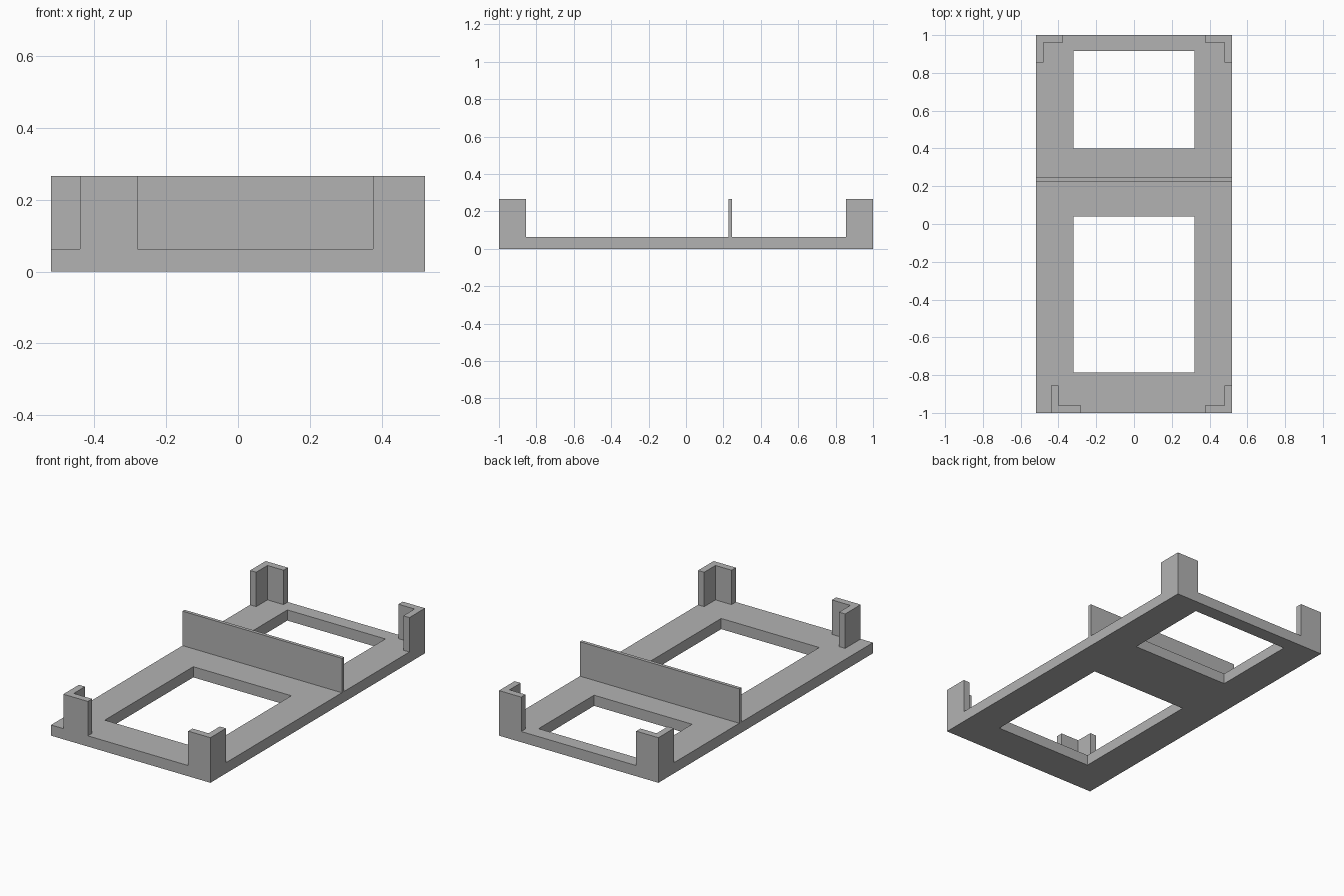
import bpy
import bmesh

if "Cube" in bpy.data.objects:
    bpy.data.objects.remove(bpy.data.objects["Cube"], do_unlink=True)

HALF_W, HALF_L = 0.52, 1.0
PLATE_H, TOP = 0.063, 0.266
WALL, REACH = 0.04, 0.145

grey = bpy.data.materials.new("grey_plastic")
grey.use_nodes = True
colour = (0.448, 0.448, 0.448, 1)
grey.diffuse_color = colour
grey.node_tree.nodes["Principled BSDF"].inputs["Base Color"].default_value = colour


def extruded(name, outlines, z0, z1):
    """Flat faces at z0, merged and raised to z1."""
    bm = bmesh.new()
    for outline in outlines:
        bm.faces.new([bm.verts.new((x, y, z0)) for x, y in outline])
    bmesh.ops.remove_doubles(bm, verts=bm.verts, dist=0.0001)
    base = bm.faces[:]
    raised = bmesh.ops.extrude_face_region(bm, geom=base, use_keep_orig=True)
    for v in raised["geom"]:
        if isinstance(v, bmesh.types.BMVert):
            v.co.z = z1
    bmesh.ops.recalc_face_normals(bm, faces=bm.faces)
    mesh = bpy.data.meshes.new(name)
    bm.to_mesh(mesh)
    bm.free()
    mesh.materials.append(grey)
    obj = bpy.data.objects.new(name, mesh)
    bpy.context.collection.objects.link(obj)
    return obj


def rect(x0, x1, y0, y1):
    return [(x0, y0), (x1, y0), (x1, y1), (x0, y1)]


# Base frame: a grid of cells with two window openings left out
xs = [-HALF_W, -0.32, 0.32, HALF_W]
ys = [-HALF_L, -0.785, 0.04, 0.40, 0.917, HALF_L]
windows = {(1, 1), (1, 3)}
cells = [rect(xs[i], xs[i + 1], ys[j], ys[j + 1])
         for i in range(3) for j in range(5) if (i, j) not in windows]
extruded("base_frame", cells, 0, PLATE_H)

# Thin upright divider
extruded("divider", [rect(-HALF_W, HALF_W, 0.226, 0.246)], PLATE_H, TOP)


# L-shaped corner posts, arms reaching inward from the outer corner
def corner_post(name, x, y, sx, sy, reach_x=REACH):
    shape = [(0, 0), (reach_x, 0), (reach_x, WALL), (WALL, WALL),
             (WALL, REACH), (0, REACH)]
    extruded(name, [[(x - sx * a, y - sy * b) for a, b in shape]], PLATE_H, TOP)


corner_post("back_left_post", HALF_W, HALF_L, 1, 1)
corner_post("back_right_post", -HALF_W, HALF_L, -1, 1)
corner_post("front_left_post", HALF_W, -HALF_L, 1, -1)
# This post is set in from the side edge
corner_post("front_right_post", -0.44, -HALF_L, -1, -1, 0.16)
